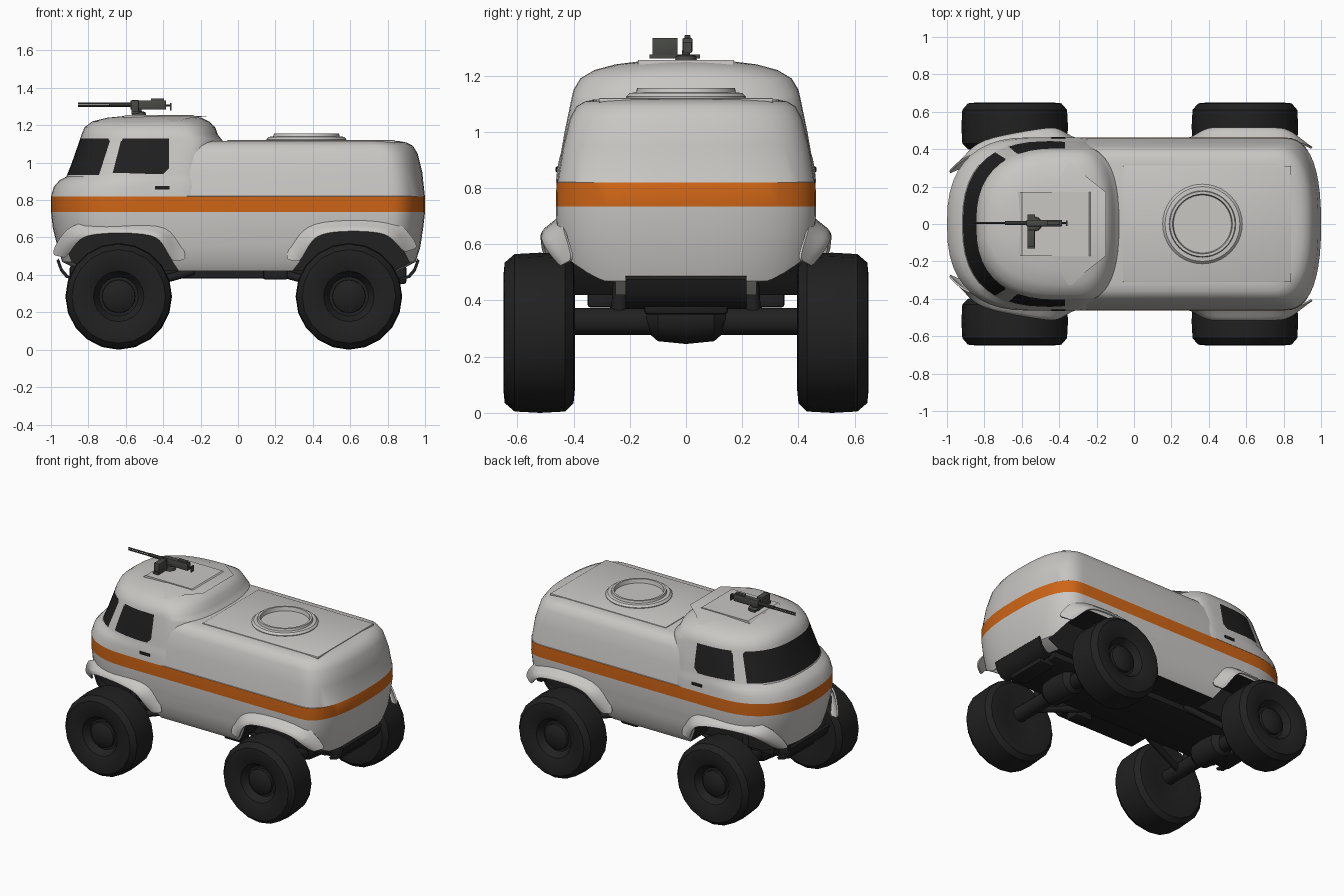
import bpy, bmesh, math
from mathutils import Vector, Matrix

if "Cube" in bpy.data.objects:
    bpy.data.objects.remove(bpy.data.objects["Cube"])


def material(name, rgb):
    m = bpy.data.materials.new(name)
    m.use_nodes = True
    m.diffuse_color = (*rgb, 1)
    m.node_tree.nodes["Principled BSDF"].inputs["Base Color"].default_value = (*rgb, 1)
    return m


PAINT = material("pale grey paint", (0.58, 0.57, 0.55))
ORANGE = material("orange stripe", (0.62, 0.13, 0.008))
GLASS = material("dark glass", (0.014, 0.014, 0.015))
RUBBER = material("black rubber", (0.015, 0.015, 0.015))
METAL = material("gun metal", (0.065, 0.068, 0.06))


def smooth(ob, angle=35):
    bpy.ops.object.select_all(action='DESELECT')
    ob.select_set(True)
    bpy.context.view_layer.objects.active = ob
    bpy.ops.object.shade_smooth_by_angle(angle=math.radians(angle))


def finish(name, bm, *mats, angle=35):
    bmesh.ops.recalc_face_normals(bm, faces=bm.faces[:])
    me = bpy.data.meshes.new(name)
    bm.to_mesh(me)
    bm.free()
    ob = bpy.data.objects.new(name, me)
    bpy.context.collection.objects.link(ob)
    for m in mats:
        me.materials.append(m)
    smooth(ob, angle)
    return ob


def apply_modifiers(ob):
    bpy.context.view_layer.objects.active = ob
    for mod in ob.modifiers[:]:
        bpy.ops.object.modifier_apply(modifier=mod.name)


def skin(bm, rings, closed=True):
    rows = [[bm.verts.new(p) for p in r] for r in rings]
    n = len(rows[0])
    for a, b in zip(rows, rows[1:]):
        for i in range(n if closed else n - 1):
            j = (i + 1) % n
            bm.faces.new((a[i], a[j], b[j], b[i]))
    return rows


def plan_ring(z, front, rear, w, lf=0.45, lr=0.2, n=22):
    """Rounded plan outline: long soft nose, tighter rounded tail."""
    pts = []
    for end, length, way in ((front, lf, 1), (rear, lr, -1)):
        for i in range(n + 1):
            a = way * math.pi * (i / n - 0.5)
            s, c = math.sin(a), max(math.cos(a), 0)
            y = math.copysign(w * abs(s) ** 0.8, s)
            pts.append((end + way * length * (1 - c ** 0.8), y, z))
    return pts


def loft(rings):
    bm = bmesh.new()
    rows = skin(bm, [plan_ring(*r) for r in rings])
    bm.faces.new(rows[0])
    bm.faces.new(rows[-1])
    return bm


def prism(name, mat, outline, y0, y1):
    """Side outline in x, z extruded along y."""
    bm = bmesh.new()
    rows = skin(bm, [[(x, y, z) for x, z in outline] for y in (y0, y1)])
    for r in rows:
        bm.faces.new(r)
    return finish(name, bm, mat)


def box(name, mat, centre, size, bevel=0.0, tilt=0.0):
    bm = bmesh.new()
    m = Matrix.Translation(centre) @ Matrix.Rotation(tilt, 4, 'Y') @ Matrix.Diagonal((*size, 1))
    bmesh.ops.create_cube(bm, size=1, matrix=m)
    if bevel:
        bmesh.ops.bevel(bm, geom=bm.edges[:], offset=bevel, segments=2, affect='EDGES', profile=0.5)
    return finish(name, bm, mat)


def lathe(name, mat, profile, axis, centre, sides=32):
    """Turn (radius, height) points around an axis."""
    bm = bmesh.new()
    rot = Vector((0, 0, 1)).rotation_difference(Vector(axis)).to_matrix()
    ang = [2 * math.pi * i / sides for i in range(sides)]
    rows = skin(bm, [[rot @ Vector((r * math.cos(a), r * math.sin(a), h)) + Vector(centre)
                      for a in ang] for r, h in profile])
    bm.faces.new(rows[0])
    bm.faces.new(rows[-1])
    return finish(name, bm, mat)


def rod(name, mat, a, b, r, sides=14):
    d = Vector(b) - Vector(a)
    return lathe(name, mat, [(r, 0), (r, d.length)], d.normalized(), a, sides)


# Hull with the painted stripe
hull_bm = loft([(0.42, -0.84, 0.86, 0.40), (0.47, -0.94, 0.95, 0.43), (0.55, -0.965, 0.975, 0.45),
                (0.65, -0.99, 0.99, 0.46), (0.735, -1, 1, 0.463), (0.82, -1, 1, 0.461),
                (0.822, -0.6, 0.999, 0.458, 0.2), (0.95, -0.6, 0.985, 0.437, 0.2),
                (1.05, -0.6, 0.96, 0.412, 0.2), (1.09, -0.6, 0.935, 0.39, 0.2),
                (1.108, -0.6, 0.90, 0.36, 0.2), (1.115, -0.6, 0.86, 0.32, 0.2)])
for f in hull_bm.faces:
    z = f.calc_center_median().z
    f.material_index = 1 if 0.74 < z < 0.815 else 2 if z < 0.421 else 0
hull = finish("hull", hull_bm, PAINT, ORANGE, RUBBER)

# Wheel arches: cut wells and flared lips
ARCHES = {
    "front": [(-0.96, 0.38), (-0.92, 0.49), (-0.87, 0.58), (-0.80, 0.63), (-0.46, 0.63),
              (-0.40, 0.58), (-0.35, 0.47), (-0.29, 0.38)],
    "rear": [(0.26, 0.38), (0.33, 0.47), (0.38, 0.58), (0.45, 0.64), (0.76, 0.64),
             (0.83, 0.60), (0.89, 0.52), (0.96, 0.38)]}


def half_width(x):
    t = max((-0.53 - x) / 0.45, (x - 0.78) / 0.2, 0)
    return 0.455 * max(1 - t ** 2.5, 0.05) ** 0.4


for end, arch in ARCHES.items():
    for side, s in (("left", 1), ("right", -1)):
        cutter = prism("well_cutter", RUBBER, arch, s * 0.25, s * 0.8)
        cutter.hide_render = True
        mod = hull.modifiers.new("well", 'BOOLEAN')
        mod.operation, mod.solver, mod.object = 'DIFFERENCE', 'EXACT', cutter
        mod.material_mode = 'TRANSFER'
        apply_modifiers(hull)
        bpy.data.objects.remove(cutter)

        mid = Vector(((arch[0][0] + arch[-1][0]) / 2, 0.42))
        rows = []
        for out, bulge in ((0.085, -0.01), (0.05, 0.02), (0.02, 0.055), (-0.005, 0.062)):
            row = []
            for x, z in arch[1:-1]:
                p = Vector((x, z))
                q = p + (p - mid).normalized() * out
                fade = min(1, max(0.15, (z - 0.45) / 0.12))
                row.append((q.x, s * (half_width(x) + (bulge * fade if bulge > 0 else bulge)), q.y))
            rows.append(row)
        bm = bmesh.new()
        skin(bm, rows, closed=False)
        flare = finish(f"{end}_{side}_flare", bm, PAINT)
        flare.modifiers.new("round", 'SUBSURF').levels = 2
        flare.modifiers.new("sheet", 'SOLIDIFY').thickness = 0.01
        apply_modifiers(flare)
        smooth(flare)
smooth(hull)

# Cab with windows cut into its faces
cab_bm = loft([(0.82, -1, -0.1, 0.463), (0.87, -0.985, -0.1, 0.458), (0.905, -0.955, -0.1, 0.451),
               (0.925, -0.918, -0.1, 0.445), (1.0, -0.888, -0.1, 0.432), (1.115, -0.848, -0.08, 0.408),
               (1.15, -0.837, -0.108, 0.40), (1.19, -0.82, -0.122, 0.376), (1.22, -0.78, -0.155, 0.325),
               (1.24, -0.70, -0.195, 0.25), (1.25, -0.6, -0.24, 0.17)])
WINDOWS = [[(-1.1, 0.93), (-0.76, 0.935), (-0.738, 0.95), (-0.69, 1.10), (-0.695, 1.13), (-1.1, 1.13)],
           [(-0.67, 0.945), (-0.63, 1.10), (-0.60, 1.13), (-0.375, 1.13), (-0.37, 1.12),
            (-0.37, 0.97), (-0.40, 0.94)]]


def planes(outline):
    cx = sum(p[0] for p in outline) / len(outline)
    cz = sum(p[1] for p in outline) / len(outline)
    for (x0, z0), (x1, z1) in zip(outline, outline[1:] + outline[:1]):
        no = Vector((z1 - z0, 0, x0 - x1))
        co = Vector((x0, 0, z0))
        yield co, no if no.dot(Vector((cx, 0, cz)) - co) < 0 else -no


for outline in WINDOWS:
    for co, no in planes(outline):
        near = [f for f in cab_bm.faces if 0.9 < f.calc_center_median().z < 1.16]
        geom = near + list({e for f in near for e in f.edges}) + list({v for f in near for v in f.verts})
        bmesh.ops.bisect_plane(cab_bm, geom=geom, plane_co=co, plane_no=no, dist=0.0005)
for f in cab_bm.faces:
    c = f.calc_center_median()
    if any(all((c - co).dot(no) < 0 for co, no in planes(o)) for o in WINDOWS):
        f.material_index = 1
finish("cab", cab_bm, PAINT, GLASS)

# Roof plates and round hatch
box("cargo_roof_panel", PAINT, (0.39, 0, 1.112), (0.90, 0.62, 0.016), 0.004)
prism("cab_roof_plate", PAINT, [(-0.62, 1.24), (-0.60, 1.256), (-0.24, 1.256), (-0.22, 1.24)], -0.17, 0.17)
lathe("roof_hatch", PAINT, [(0.21, 1.10), (0.213, 1.125), (0.20, 1.138), (0.178, 1.14), (0.174, 1.155),
                            (0.16, 1.155), (0.155, 1.128), (0.02, 1.128)], (0, 0, 1), (0.366, 0, 0), 40)

# Wheels, axles and suspension
TYRE = [(0.10, 0.42), (0.20, 0.395), (0.25, 0.40), (0.28, 0.43), (0.285, 0.52), (0.28, 0.61),
        (0.25, 0.645), (0.20, 0.65), (0.135, 0.625), (0.105, 0.58)]
HUB = [(0.09, 0.57), (0.088, 0.60), (0.06, 0.615), (0.02, 0.622)]
for end, x in (("front", -0.638), ("rear", 0.593)):
    for side, s in (("left", 1), ("right", -1)):
        lathe(f"{end}_{side}_tyre", RUBBER, TYRE, (0, s, 0), (x, 0, 0.285), 20)
        lathe(f"{end}_{side}_hub", RUBBER, HUB, (0, s, 0), (x, 0, 0.285), 20)
        rod(f"{end}_{side}_strut", RUBBER, (x, s * 0.24, 0.32), (x, s * 0.22, 0.62), 0.03)
        rod(f"{end}_{side}_link", RUBBER, (x, s * 0.3, 0.31), (x - math.copysign(0.4, x), s * 0.2, 0.42), 0.022)
    rod(f"{end}_axle", RUBBER, (x, -0.43, 0.325), (x, 0.43, 0.325), 0.05)
    lathe(f"{end}_differential", RUBBER, [(0.05, -0.14), (0.085, -0.1), (0.095, 0), (0.085, 0.1), (0.05, 0.14)],
          (0, 1, 0), (x, 0, 0.34), 16)

# Underbody and curved skid bumpers
box("chassis", RUBBER, (0, 0, 0.42), (1.66, 0.42, 0.08), 0.01)
for s in (1, -1):
    box("side_step", RUBBER, (0.2, s * 0.3, 0.405), (0.13, 0.10, 0.06), 0.01)
    curve = [(0.97, 0.475), (0.95, 0.42), (0.92, 0.385), (0.87, 0.37)]
    inner = [(x - 0.012, z + 0.012) for x, z in reversed(curve)]
    prism("skid_bumper", RUBBER, [(s * x, z) for x, z in curve + inner], -0.215, 0.215)
    box("bumper_mount", RUBBER, (s * 0.84, 0, 0.40), (0.12, 0.30, 0.10), 0.015)
    # Door handles
    box("door_handle", GLASS, (-0.405, s * 0.458, 0.866), (0.08, 0.012, 0.02), 0.004)

# Roof gun
lathe("gun_mount", METAL, [(0.04, 1.25), (0.035, 1.27), (0.015, 1.275), (0.015, 1.29)], (0, 0, 1), (-0.53, 0, 0), 12)
box("gun_base", METAL, (-0.55, -0.04, 1.268), (0.04, 0.18, 0.014))
box("gun_receiver", METAL, (-0.48, 0.005, 1.308), (0.19, 0.035, 0.05), 0.004)
box("gun_cover", METAL, (-0.43, 0.005, 1.337), (0.07, 0.022, 0.014), 0.003)
box("ammo_box", METAL, (-0.55, -0.075, 1.304), (0.04, 0.09, 0.06), 0.003)
for z in (1.303, 1.316):
    rod("gun_barrel", METAL, (-0.56, 0.005, z), (-0.855, 0.005, z), 0.005, 8)
rod("barrel_sleeve", METAL, (-0.56, 0.005, 1.31), (-0.69, 0.005, 1.31), 0.012, 10)
box("gun_grip", METAL, (-0.36, 0.005, 1.30), (0.008, 0.03, 0.04))
rod("grip_bar", METAL, (-0.40, 0.005, 1.305), (-0.36, 0.005, 1.305), 0.005, 8)
